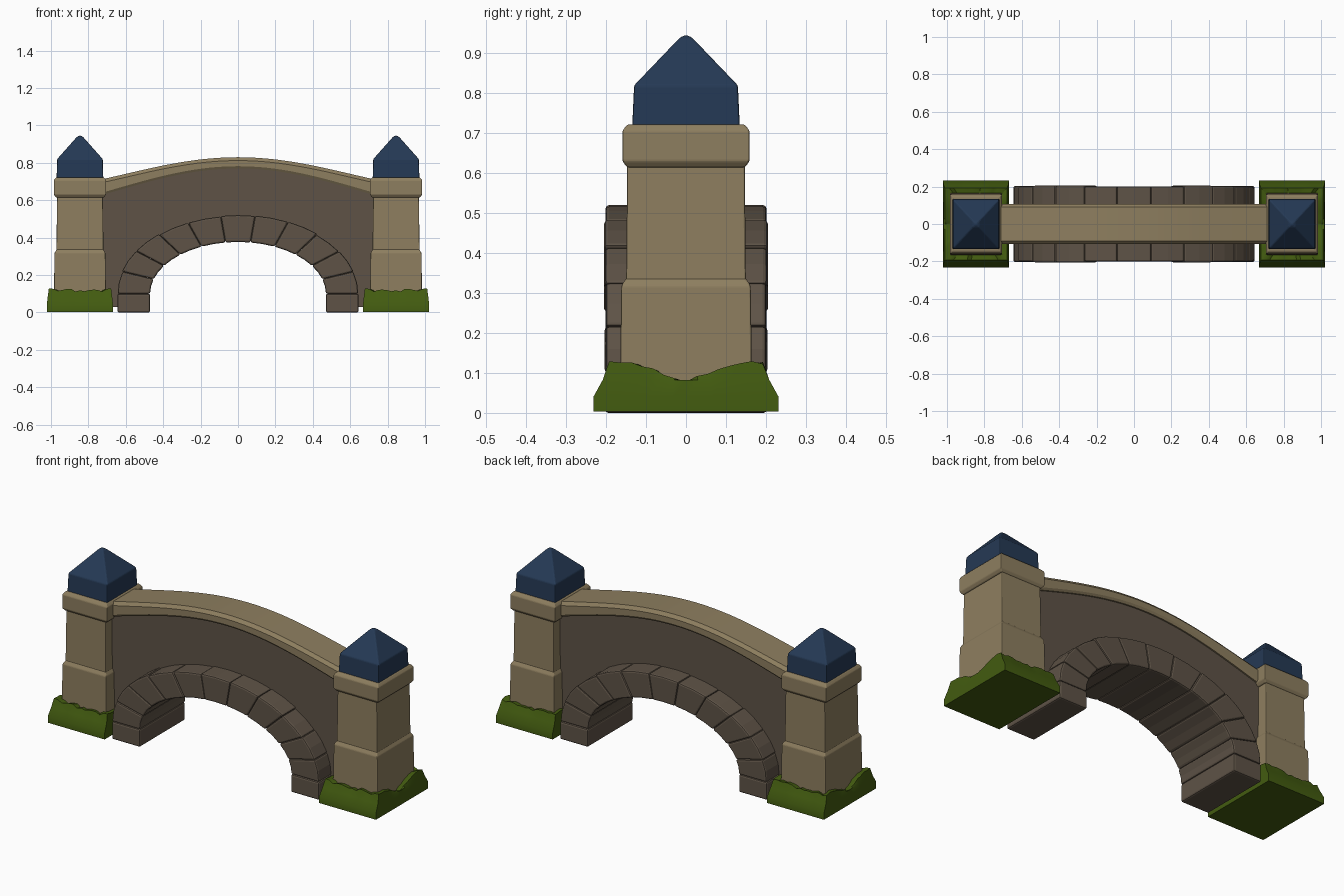
import bpy, bmesh, math, random

if "Cube" in bpy.data.objects:
    bpy.data.objects.remove(bpy.data.objects["Cube"])

random.seed(4)
PX = 0.845  # pillar centre


def material(name, rgb):
    m = bpy.data.materials.new(name)
    m.diffuse_color = (*rgb, 1)
    m.use_nodes = True
    m.node_tree.nodes["Principled BSDF"].inputs["Base Color"].default_value = m.diffuse_color
    return m


TAN = material("tan stone", (0.27, 0.21, 0.115))
GREY = material("dark stone", (0.112, 0.086, 0.062))
BLUE = material("blue roof", (0.018, 0.041, 0.09))
GREEN = material("moss green", (0.055, 0.105, 0.005))


def finish(name, bm, mat, bevel=0, mirror=False, smooth=None):
    bmesh.ops.recalc_face_normals(bm, faces=bm.faces)
    me = bpy.data.meshes.new(name)
    bm.to_mesh(me)
    bm.free()
    me.materials.append(mat)
    if smooth:
        me.shade_smooth()
        me.set_sharp_from_angle(angle=math.radians(smooth))
    ob = bpy.data.objects.new(name, me)
    bpy.context.collection.objects.link(ob)
    if bevel:
        mod = ob.modifiers.new("bevel", 'BEVEL')
        mod.width = bevel
        mod.segments = 2
        mod.limit_method = 'ANGLE'
        mod.angle_limit = math.radians(30)
    if mirror:
        ob.modifiers.new("mirror", 'MIRROR')
    return ob


def loft(bm, rings, closed=True):
    """Skin equal-length point rings and cap both ends."""
    vs = [[bm.verts.new(p) for p in r] for r in rings]
    n = len(vs[0])
    for a, b in zip(vs, vs[1:]):
        for i in range(n):
            j = (i + 1) % n
            bm.faces.new((a[i], a[j], b[j], b[i]))
    bm.faces.new(vs[0])
    bm.faces.new(vs[-1])


def square_stack(name, levels, mat, bevel):
    """Stack of rectangles (half x, half y, z) on the pillar axis, both sides."""
    bm = bmesh.new()
    loft(bm, [[(PX + sx * hx, sy * hy, z) for sx, sy in
               ((-1, -1), (1, -1), (1, 1), (-1, 1))] for hx, hy, z in levels])
    return finish(name, bm, mat, bevel, mirror=True)


# Pillars, caps and roofs
square_stack("pillar_base", [(0.14, 0.166, 0.02), (0.136, 0.162, 0.318),
                             (0.124, 0.149, 0.338)], TAN, 0.004)
square_stack("pillar_shaft", [(0.126, 0.150, 0.31), (0.122, 0.147, 0.64)], TAN, 0.004)
square_stack("pillar_cap", [(0.128, 0.148, 0.615), (0.14, 0.159, 0.63),
                            (0.14, 0.159, 0.707), (0.128, 0.147, 0.722)], TAN, 0.004)
square_stack("pillar_roof", [(0.125, 0.135, 0.71), (0.122, 0.130, 0.82),
                             (0.018, 0.018, 0.937), (0.006, 0.006, 0.945)], BLUE, 0.005)


# Arch stones: prisms between two half ellipses, plus a straight leg each side
def arc(a, b, t):
    return a * math.cos(t), 0.1 + b * math.sin(t)


bm = bmesh.new()
N = 11
for k in range(N):
    ts = [math.pi * (k + f) / N for f in (0, 0.5, 1)]
    grow = random.uniform(-0.004, 0.004)
    prof = [arc(0.47, 0.277, t) for t in ts]
    prof += [arc(0.645 + grow, 0.42 + grow, t) for t in reversed(ts)]
    hy = 0.203 + random.uniform(-0.003, 0.003)
    loft(bm, [[(x, y, z) for x, z in prof] for y in (-hy, hy)])
for s in (-1, 1):
    leg = [(0.47, 0), (0.645, 0), (0.645, 0.1), (0.47, 0.1)]
    loft(bm, [[(s * x, y, z) for x, z in leg] for y in (-0.203, 0.203)])
finish("arch_stones", bm, GREY, 0.009)


# Curved top line of the bridge
def top(x):
    return 0.83 - 0.112 * (1 - math.cos(math.pi * min(abs(x), 0.74) / 1.2)) / 1.26


STEPS = 28
xs = [-0.74 + 1.48 * i / STEPS for i in range(STEPS + 1)]

# Wall above the arch
bm = bmesh.new()
rings = []
for x in xs:
    low = 0.1 + 0.35 * math.sqrt(max(0, 1 - (x / 0.56) ** 2)) if abs(x) < 0.56 else 0.03
    hi = top(x) - 0.04
    rings.append([(x, -0.09, low), (x, 0.09, low), (x, 0.09, hi), (x, -0.09, hi)])
loft(bm, rings)
finish("bridge_wall", bm, GREY, smooth=25)

# Coping along the top
bm = bmesh.new()
rings = []
for x in xs:
    t = top(x)
    b = t - 0.06 - 0.022 * (x / 0.7) ** 2
    rings.append([(x, y, z) for y, z in
                  ((-0.098, b), (0.098, b), (0.106, b + 0.012), (0.106, t - 0.018),
                   (0.09, t), (-0.09, t), (-0.106, t - 0.018), (-0.106, b + 0.012))])
loft(bm, rings)
finish("bridge_coping", bm, TAN, smooth=25)

# Lumpy moss skirt around each pillar foot
HX, HY, M = 0.177, 0.232, 14
path = []
for (x0, y0), (x1, y1) in (((-1, -1), (1, -1)), ((1, -1), (1, 1)),
                           ((1, 1), (-1, 1)), ((-1, 1), (-1, -1))):
    path += [(x0 + (x1 - x0) * i / M, y0 + (y1 - y0) * i / M) for i in range(M)]
specs = [(1, 1, 0.003), (1, 1, 0.04), (0.975, 0.90, 0.082)]
rings = [[(PX + u * HX * a, v * HY * b, z) for u, v in path] for a, b, z in specs]
crest, inner = [], []
for u, v in path:
    # dips at the middle of the outer and inner sides, lumps elsewhere
    h = 0.118 + random.uniform(-0.008, 0.01)
    if abs(u) > 0.99:
        h = 0.078 + 0.048 * min(1, abs(v) * 1.5) + random.uniform(-0.004, 0.004)
    crest.append((PX + u * HX * 0.94, v * HY * 0.83, h))
    inner.append((PX + u * 0.12, v * 0.14, h - 0.012))
bm = bmesh.new()
loft(bm, rings + [crest, inner])
finish("moss_skirt", bm, GREEN, mirror=True, smooth=35)
